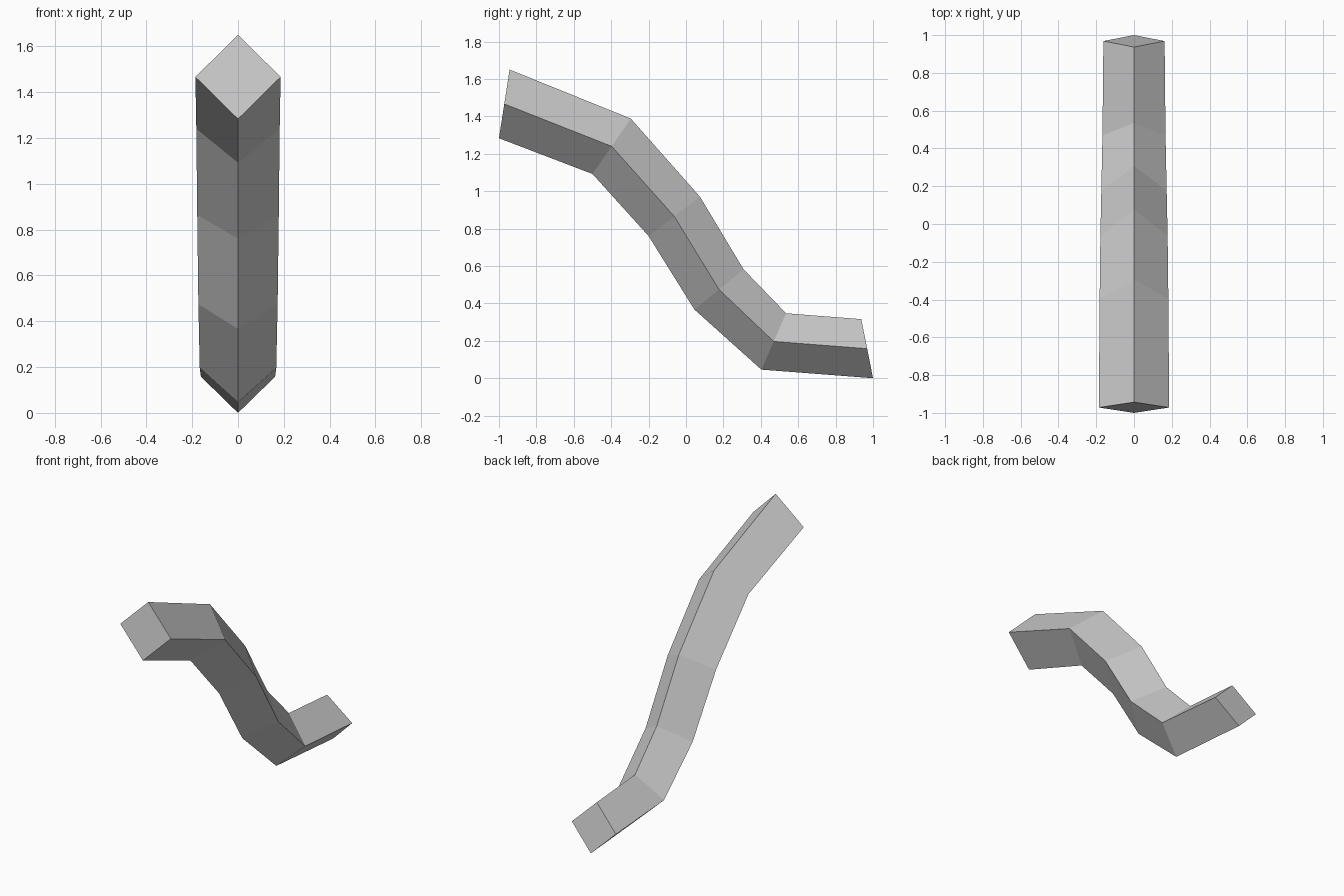
import bpy
import bmesh

default = bpy.data.objects.get("Cube")
if default:
    bpy.data.objects.remove(default, do_unlink=True)

# Plain grey material
grey = bpy.data.materials.new("light_grey")
grey.use_nodes = True
colour = (0.6, 0.6, 0.6, 1)
grey.diffuse_color = colour
grey.node_tree.nodes["Principled BSDF"].inputs["Base Color"].default_value = colour

# Diamond sections: upper ridge (y, z), lower ridge (y, z), half width
sections = [
    ((-0.943, 1.65), (-1.0, 1.283), 0.186),
    ((-0.295, 1.388), (-0.50, 1.092), 0.182),
    ((0.075, 0.97), (-0.20, 0.76), 0.178),
    ((0.308, 0.582), (0.045, 0.367), 0.173),
    ((0.535, 0.347), (0.403, 0.046), 0.167),
    ((0.937, 0.316), (1.0, 0.0), 0.162),
]

# Square bar swept along the bent path
bm = bmesh.new()
rings = []
for (ty, tz), (by, bz), w in sections:
    my, mz = (ty + by) / 2, (tz + bz) / 2
    corners = [(0, ty, tz), (w, my, mz), (0, by, bz), (-w, my, mz)]
    rings.append([bm.verts.new(c) for c in corners])
for a, b in zip(rings, rings[1:]):
    for i in range(4):
        j = (i + 1) % 4
        bm.faces.new((a[i], a[j], b[j], b[i]))

# End caps
bm.faces.new(rings[0])
bm.faces.new(rings[-1])
bmesh.ops.recalc_face_normals(bm, faces=bm.faces)

mesh = bpy.data.meshes.new("bent_bar")
bm.to_mesh(mesh)
bm.free()
mesh.materials.append(grey)
bar = bpy.data.objects.new("bent_bar", mesh)
bpy.context.collection.objects.link(bar)
